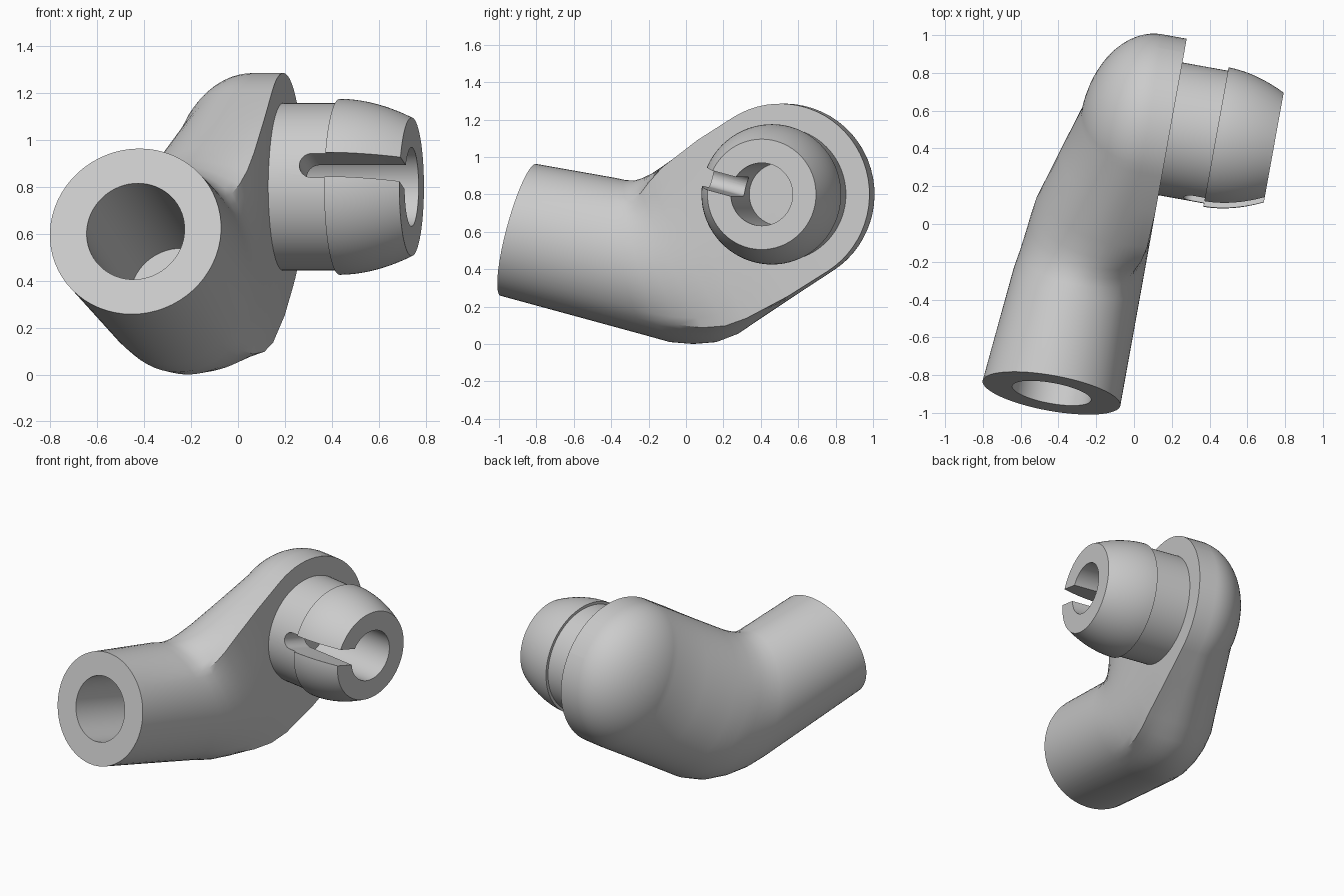
import bpy, bmesh, math
from mathutils import Matrix, Vector

if "Cube" in bpy.data.objects:
    bpy.data.objects.remove(bpy.data.objects["Cube"])

# Local frame: x = normal of the flat face, y = along the lever; turned about z
TURN = Matrix.Rotation(math.radians(-10.25), 4, 'Z')
grey = bpy.data.materials.new("plain grey")
grey.diffuse_color = (0.6, 0.6, 0.6, 1)
grey.use_nodes = True
grey.node_tree.nodes["Principled BSDF"].inputs["Base Color"].default_value = grey.diffuse_color


def finish(bm, name, helper=False):
    bmesh.ops.remove_doubles(bm, verts=bm.verts, dist=1e-5)
    bmesh.ops.recalc_face_normals(bm, faces=bm.faces)
    me = bpy.data.meshes.new(name)
    bm.to_mesh(me)
    bm.free()
    ob = bpy.data.objects.new(name, me)
    bpy.context.collection.objects.link(ob)
    ob.matrix_world = TURN
    me.materials.append(grey)
    ob.hide_render = helper
    return ob


def loft(bm, rings, closed=False, caps=True):
    vs = [[bm.verts.new(p) for p in r] for r in rings]
    n = len(vs[0])
    pairs = list(zip(vs, vs[1:])) + ([(vs[-1], vs[0])] if closed else [])
    for a, b in pairs:
        for i in range(n):
            j = (i + 1) % n
            bm.faces.new((a[i], a[j], b[j], b[i]))
    if caps and not closed:
        bm.faces.new(vs[0])
        bm.faces.new(vs[-1])


def cut(ob, cutter):
    m = ob.modifiers.new("cut", 'BOOLEAN')
    m.operation = 'DIFFERENCE'
    m.solver = 'EXACT'
    m.object = cutter
    bpy.context.view_layer.objects.active = ob
    bpy.ops.object.modifier_apply(modifier=m.name)
    bpy.data.objects.remove(cutter)


def smooth(ob):
    bpy.ops.object.select_all(action='DESELECT')
    ob.select_set(True)
    bpy.context.view_layer.objects.active = ob
    bpy.ops.object.shade_smooth_by_angle(angle=math.radians(30))


FLAT = 0.10                              # x of the flat face
PY, PZ, RIM = 0.53, 0.80, 0.485          # pin axis and eye radius


def section(top, bot, back, xc, k):
    """Rounded section; k squares off the corners at the flat face."""
    t, b = Vector(top), Vector(bot)
    c, w = (t + b) / 2, (t - b) / 2
    pts = []
    for i in range(64):
        a = 2 * math.pi * i / 64
        u, v = math.cos(a), math.sin(a)
        if u > 1e-6:
            m = max(abs(u), abs(v))
            u, v = u + (u / m - u) * k, v + (v / m - v) * k
            x = xc + u * (FLAT - xc)
        else:
            x = xc + u * (xc - back)
        q = c + w * v
        pts.append((x, q.x, q.y))
    return pts


# Lever body: upper edge, lower edge, back x, widest x, squareness
stations = [
    ((-.865, .963), (-1.053, .257), -.641, -.27, 0),
    ((-.43, .888), (-.25, .042), -.585, -.255, 0),
    ((-.37, .876), (-.13, .010), -.570, -.24, .08),
    ((-.32, .874), (0, 0), -.558, -.22, .2),
    ((-.27, .887), (.13, .010), -.548, -.19, .4),
    ((-.21, .912), (.25, .053), -.535, -.16, .65),
    ((-.12, .966), (.355, .119), -.505, -.12, .85),
    ((.08, 1.09), (.57, .254), -.443, -.07, 1),
]
rings = [section(*s) for s in stations]
ang = math.radians(32)
d, nrm = Vector((math.cos(ang), math.sin(ang))), Vector((-math.sin(ang), math.cos(ang)))
for i in range(17):                      # domed round end
    f = math.pi / 2 * i / 16
    c = Vector((PY, PZ)) + d * RIM * math.sin(f)
    s = max(math.cos(f), 0.004)
    rings.append(section(c + nrm * RIM * s, c - nrm * RIM * s, -.03 - .35 * s, -.03, 1))
bm = bmesh.new()
loft(bm, rings)
body = finish(bm, "lever_body")

# Bore in the lower end of the lever
axis = Vector((0, math.cos(math.radians(15)), -math.sin(math.radians(15))))
side = Vector((1, 0, 0))
up = side.cross(axis)
end = Vector((-.27, -.959, .61))
bm = bmesh.new()
loft(bm, [[end + axis * t + (side * math.cos(a) + up * math.sin(a)) * .212
           for a in (2 * math.pi * i / 64 for i in range(64))] for t in (-.2, 1.07)])
cut(body, finish(bm, "bore_cutter", True))
smooth(body)

# Snap pin: hollow turned profile (radius, x)
prof = [(.168, FLAT - .002), (.357, FLAT - .002), (.357, .345)]
prof += [(.375 - .08 * (i / 10) ** 1.9, .345 + .311 * i / 10) for i in range(11)]
prof += [(.168, .656)]
bm = bmesh.new()
loft(bm, [[(x, PY + r * math.cos(a), PZ + r * math.sin(a)) for r, x in prof]
          for a in (2 * math.pi * i / 96 for i in range(96))], closed=True)
pin = finish(bm, "snap_pin")

# Round-ended slot through one wall of the pin
out = Vector((0, -math.cos(math.radians(15)), math.sin(math.radians(15))))
across = Vector((0, math.sin(math.radians(15)), math.cos(math.radians(15))))
hw = .053
outline = [(.8, -hw)] + [(.285 - hw * math.cos(a), hw * math.sin(a))
                         for a in (math.pi * (i / 16 - .5) for i in range(17))] + [(.8, hw)]
bm = bmesh.new()
loft(bm, [[Vector((x, PY, PZ)) + out * t + across * h for x, h in outline] for t in (.05, .6)])
cut(pin, finish(bm, "slot_cutter", True))
smooth(pin)
